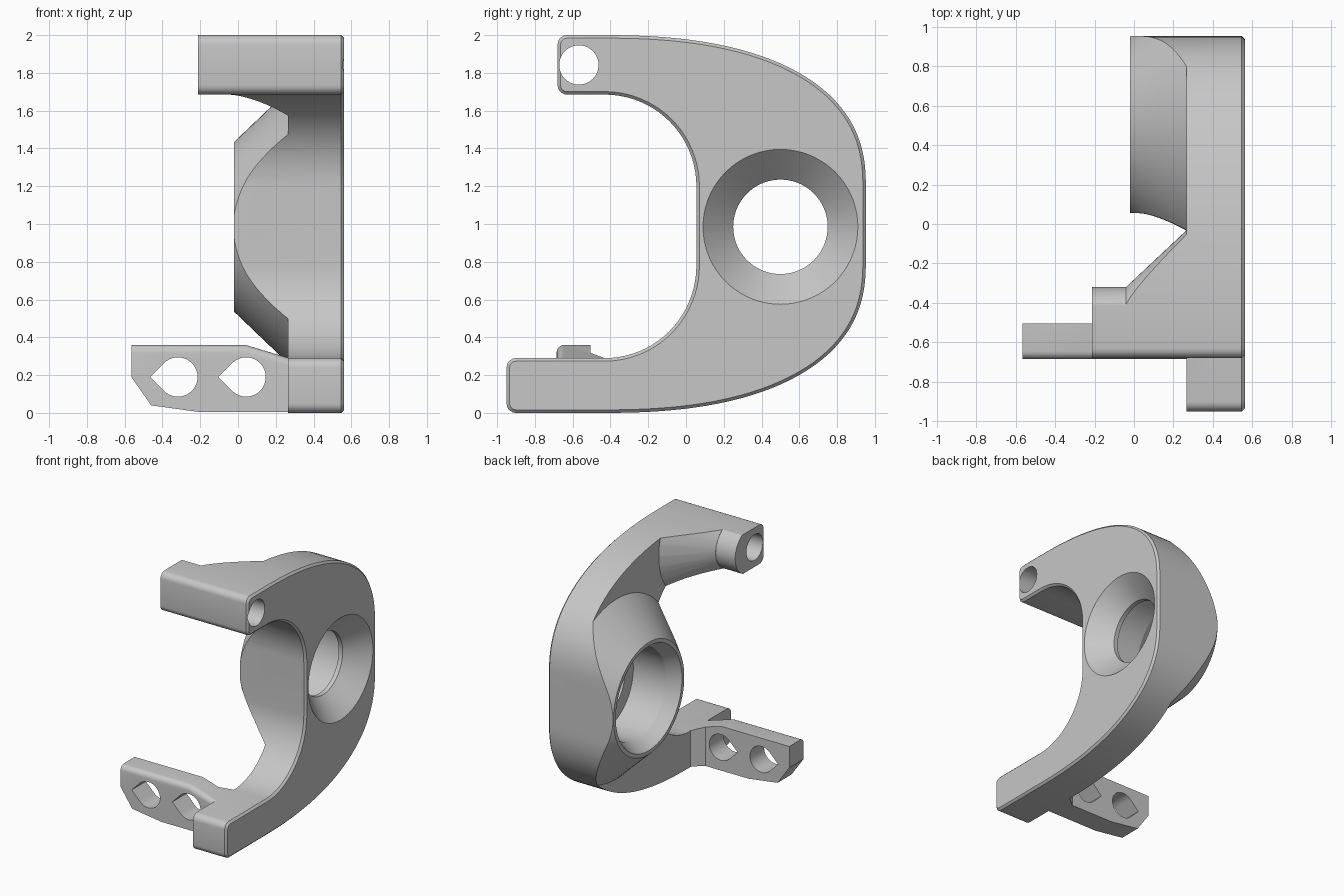
import bpy, bmesh
from math import cos, sin, radians, tau

if "Cube" in bpy.data.objects:
    bpy.data.objects.remove(bpy.data.objects["Cube"])

grey = bpy.data.materials.new("plain_grey")
grey.use_nodes = True
grey.diffuse_color = (0.57, 0.57, 0.57, 1)
grey.node_tree.nodes["Principled BSDF"].inputs["Base Color"].default_value = (0.57, 0.57, 0.57, 1)


def finish(bm, name):
    bmesh.ops.recalc_face_normals(bm, faces=bm.faces)
    mesh = bpy.data.meshes.new(name)
    bm.to_mesh(mesh)
    bm.free()
    mesh.materials.append(grey)
    obj = bpy.data.objects.new(name, mesh)
    bpy.context.collection.objects.link(obj)
    return obj


def prism(name, outline, axis, low, high, bevel=0, pick=None, segments=1):
    """Extrude a 2D outline along an axis; pick chooses edges to bevel."""
    def place(p, t):
        return {"x": (t, p[0], p[1]), "y": (p[0], t, p[1]), "z": (p[0], p[1], t)}[axis]
    bm = bmesh.new()
    a = [bm.verts.new(place(p, low)) for p in outline]
    b = [bm.verts.new(place(p, high)) for p in outline]
    bm.faces.new(a)
    bm.faces.new(b)
    for i in range(len(a)):
        j = (i + 1) % len(a)
        bm.faces.new((a[i], a[j], b[j], b[i]))
    bmesh.ops.recalc_face_normals(bm, faces=bm.faces)
    if pick:
        edges = [e for e in bm.edges if all(pick(v.co) for v in e.verts)]
        bmesh.ops.bevel(bm, geom=edges, offset=bevel, segments=segments,
                        profile=0.5, affect='EDGES')
    return finish(bm, name)


def lathe(name, profile, y, z, n=72):
    """Turn (x, radius) pairs about an axis parallel to x."""
    bm = bmesh.new()
    rings = [[bm.verts.new((x, y + r * cos(tau * i / n), z + r * sin(tau * i / n)))
              for i in range(n)] for x, r in profile]
    for p, q in zip(rings, rings[1:]):
        for i in range(n):
            j = (i + 1) % n
            bm.faces.new((p[i], p[j], q[j], q[i]))
    bm.faces.new(rings[0])
    bm.faces.new(rings[-1])
    return finish(bm, name)


def hull(name, points):
    bm = bmesh.new()
    for p in points:
        bm.verts.new(p)
    bmesh.ops.convex_hull(bm, input=bm.verts)
    return finish(bm, name)


def combine(target, tool, operation):
    mod = target.modifiers.new("combine", 'BOOLEAN')
    mod.operation = operation
    mod.solver = 'EXACT'
    mod.object = tool
    bpy.context.view_layer.objects.active = target
    bpy.ops.object.modifier_apply(modifier=mod.name)
    bpy.data.objects.remove(tool)


def arc(cu, cv, ru, rv, start, end, n, power=2):
    """Elliptic arc; a power above 2 makes it fuller."""
    points = []
    for i in range(n + 1):
        a = radians(start + (end - start) * i / n)
        c, s = cos(a), sin(a)
        k = (abs(c) ** power + abs(s) ** power) ** (-1 / power)
        points.append((cu + ru * c * k, cv + rv * s * k))
    return points


# C-shaped side outline, chamfered on the outer face
R = 0.05
outline = (arc(-.9, R, R, R, 180, 270, 5)
           + arc(-.45, .8, 1.402, .8, 270, 360, 36, 2.4)
           + arc(-.45, 1.2, 1.402, .8, 0, 90, 36, 2.4)
           + arc(-.63, 1.95, R, R, 90, 180, 5)
           + arc(-.63, 1.735, R, R, 180, 270, 5)
           + arc(-.43, 1.2, .485, .485, 90, 0, 20)
           + arc(-.43, .78, .485, .49, 0, -90, 20)
           + arc(-.9, .24, R, R, 90, 180, 5))
body = prism("knuckle_body", outline, "x", -.4, .562, .016, lambda c: c.x > .55)

# Envelope: plate slab, conical hub and rounded upper arm
HUB = (.5, .985)
envelope = prism("envelope", [(-2, -1), (2, -1), (2, 3), (-2, 3)], "x", .265, .8)
combine(envelope, lathe("hub_cone", [(-.02, .45), (.32, .775)], *HUB), 'UNION')


def arm_section(r):
    return arc(-.5, 1.845, r, r, -90, 90, 32) + [(-.8, 1.845 + r), (-.8, 1.845 - r)]


combine(envelope, prism("arm_boss", arm_section(.18), "x", -.213, 0), 'UNION')
combine(envelope, hull("arm_web", [(-.04, *p) for p in arm_section(.181)]
                       + [(.3, *p) for p in arm_section(.5)]), 'UNION')
combine(body, envelope, 'INTERSECT')

# Lower mounting tab with a small corner web
tab = prism("tab", [(-.2, .004), (.32, .004), (.32, .275), (.04, .36), (-.565, .36),
                    (-.565, .19), (-.46, .04)], "y", -.685, -.4,
            .04, lambda c: c.y < -.67 and c.z > .26, 5)
plan = [(-.8, -.8), (.33, -.8), (.33, -.383), (.18, -.505), (-.8, -.505)]
combine(tab, prism("tab_plan", plan, "z", -.5, 1), 'INTERSECT')
combine(body, tab, 'UNION')

# Teardrop holes through the tab
for x in (-.318, .043):
    drop = arc(x, .19, .104, .104, -135, 135, 30) + [(x - .147, .19)]
    combine(body, prism("drop_hole", drop, "y", -.75, -.46), 'DIFFERENCE')

# Hub bore with a bearing pocket, lead-in and outer countersink
bore = [(-.1, .46), (-.02, .42), (.08, .36), (.37, .36), (.37, .25), (.405, .25),
        (.562, .41), (.6, .45)]
combine(body, lathe("hub_bore", bore, *HUB), 'DIFFERENCE')

# Pin hole along the upper arm
combine(body, lathe("pin_hole", [(-.5, .104), (.8, .104)], -.567, 1.842, 40), 'DIFFERENCE')

for o in bpy.context.selected_objects:
    o.select_set(False)
body.select_set(True)
bpy.context.view_layer.objects.active = body
bpy.ops.object.shade_smooth_by_angle(angle=radians(25))
